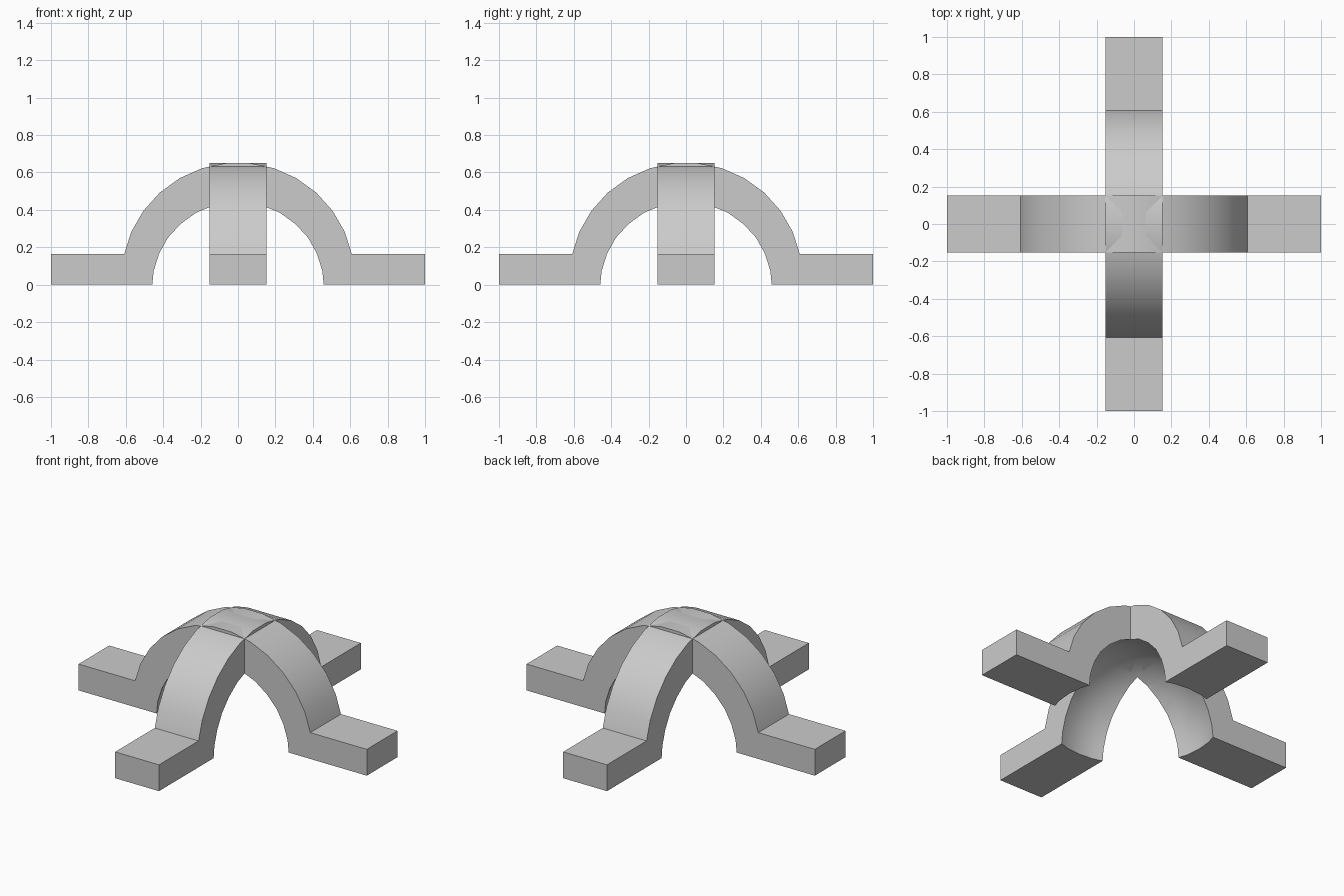
import bpy, bmesh, math
from mathutils import Matrix

cube = bpy.data.objects.get("Cube")
if cube:
    bpy.data.objects.remove(cube, do_unlink=True)

HALF_WIDTH = 0.152
FOOT_HEIGHT, FOOT_START = 0.165, 0.608
ARCH_RADIUS, ARCH_CENTRE = 0.625, 0.028
CAVITY_RADIUS, CAVITY_CENTRE = 0.487, -0.02

# One plain grey for the whole structure
grey = bpy.data.materials.new("plain grey")
grey.use_nodes = True
colour = (0.6, 0.6, 0.6, 1)
grey.diffuse_color = colour
grey.node_tree.nodes["Principled BSDF"].inputs["Base Color"].default_value = colour


def add_object(name, bm):
    mesh = bpy.data.meshes.new(name)
    bmesh.ops.recalc_face_normals(bm, faces=bm.faces)
    bm.to_mesh(mesh)
    bm.free()
    mesh.materials.append(grey)
    obj = bpy.data.objects.new(name, mesh)
    bpy.context.collection.objects.link(obj)
    return obj


def arch_bar(name, turn):
    """Solid strip with an arched middle and two flat feet."""
    arc = [math.radians(a) for a in range(-66, 67, 12)]
    profile = [(-1, 0), (-1, FOOT_HEIGHT), (-FOOT_START, FOOT_HEIGHT)]
    profile += [(ARCH_RADIUS * math.sin(a),
                 ARCH_CENTRE + ARCH_RADIUS * math.cos(a)) for a in arc]
    profile += [(FOOT_START, FOOT_HEIGHT), (1, FOOT_HEIGHT), (1, 0)]
    bm = bmesh.new()
    face = bm.faces.new([bm.verts.new((x, -HALF_WIDTH, z)) for x, z in profile])
    side = bmesh.ops.extrude_face_region(bm, geom=[face], use_keep_orig=True)["geom"]
    bmesh.ops.translate(bm, vec=(0, 2 * HALF_WIDTH, 0),
                        verts=[v for v in side if isinstance(v, bmesh.types.BMVert)])
    bmesh.ops.rotate(bm, verts=bm.verts, matrix=Matrix.Rotation(turn, 3, "Z"))
    return add_object(name, bm)


# Round hollow beneath the crossing
bm = bmesh.new()
bmesh.ops.create_uvsphere(bm, u_segments=32, v_segments=16, radius=CAVITY_RADIUS,
                          matrix=Matrix.Translation((0, 0, CAVITY_CENTRE)))
hollow = add_object("hollow_cutter", bm)
hollow.hide_render = True

# Two crossing arches, each carved by the hollow
for name, turn in (("side_to_side_arch", 0), ("front_to_back_arch", math.pi / 2)):
    arch = arch_bar(name, turn)
    bpy.ops.object.select_all(action="DESELECT")
    bpy.context.view_layer.objects.active = arch
    arch.select_set(True)
    cut = arch.modifiers.new("carve hollow", "BOOLEAN")
    cut.object, cut.operation, cut.solver = hollow, "DIFFERENCE", "EXACT"
    bpy.ops.object.modifier_apply(modifier=cut.name)
    bpy.ops.object.shade_smooth_by_angle(angle=math.radians(30))

bpy.data.objects.remove(hollow, do_unlink=True)
